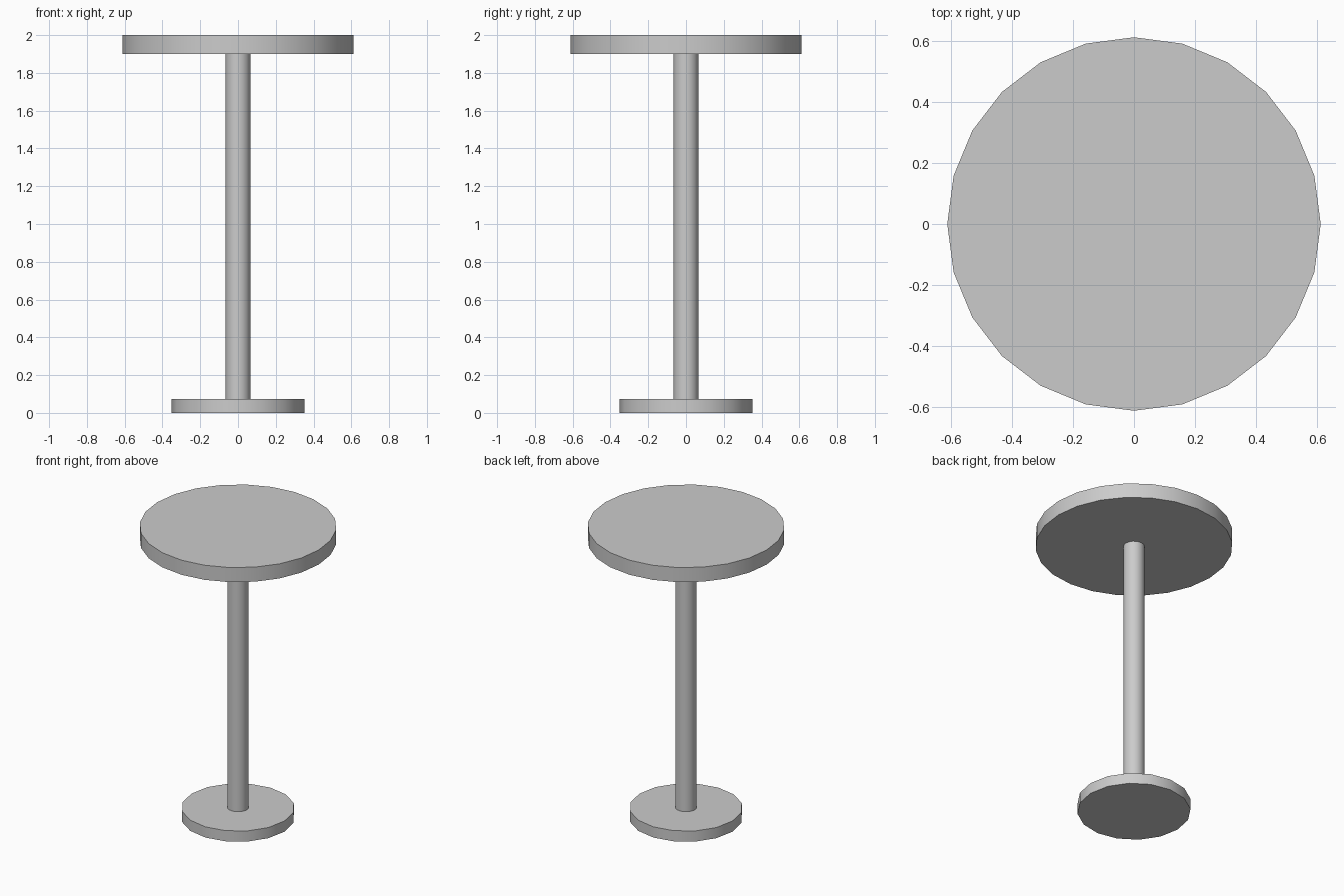
import bpy
import math

cube = bpy.data.objects.get("Cube")
if cube:
    bpy.data.objects.remove(cube, do_unlink=True)

# Single plain grey finish
grey = bpy.data.materials.new("plain grey")
grey.use_nodes = True
colour = (0.6, 0.6, 0.6, 1.0)
grey.diffuse_color = colour
grey.node_tree.nodes["Principled BSDF"].inputs["Base Color"].default_value = colour


def disc(name, radius, bottom, top, sides):
    """Upright cylinder with smooth walls and crisp rims."""
    bpy.ops.mesh.primitive_cylinder_add(
        vertices=sides, radius=radius, depth=top - bottom,
        location=(0, 0, (bottom + top) / 2))
    part = bpy.context.object
    part.name = name
    part.data.materials.append(grey)
    bpy.ops.object.shade_smooth_by_angle(angle=math.radians(35))
    return part


# Floor plate, column and round top
disc("base_plate", 0.352, 0, 0.073, 16)
disc("column", 0.066, 0.073, 1.9, 16)
disc("table_top", 0.612, 1.9, 2, 24)
